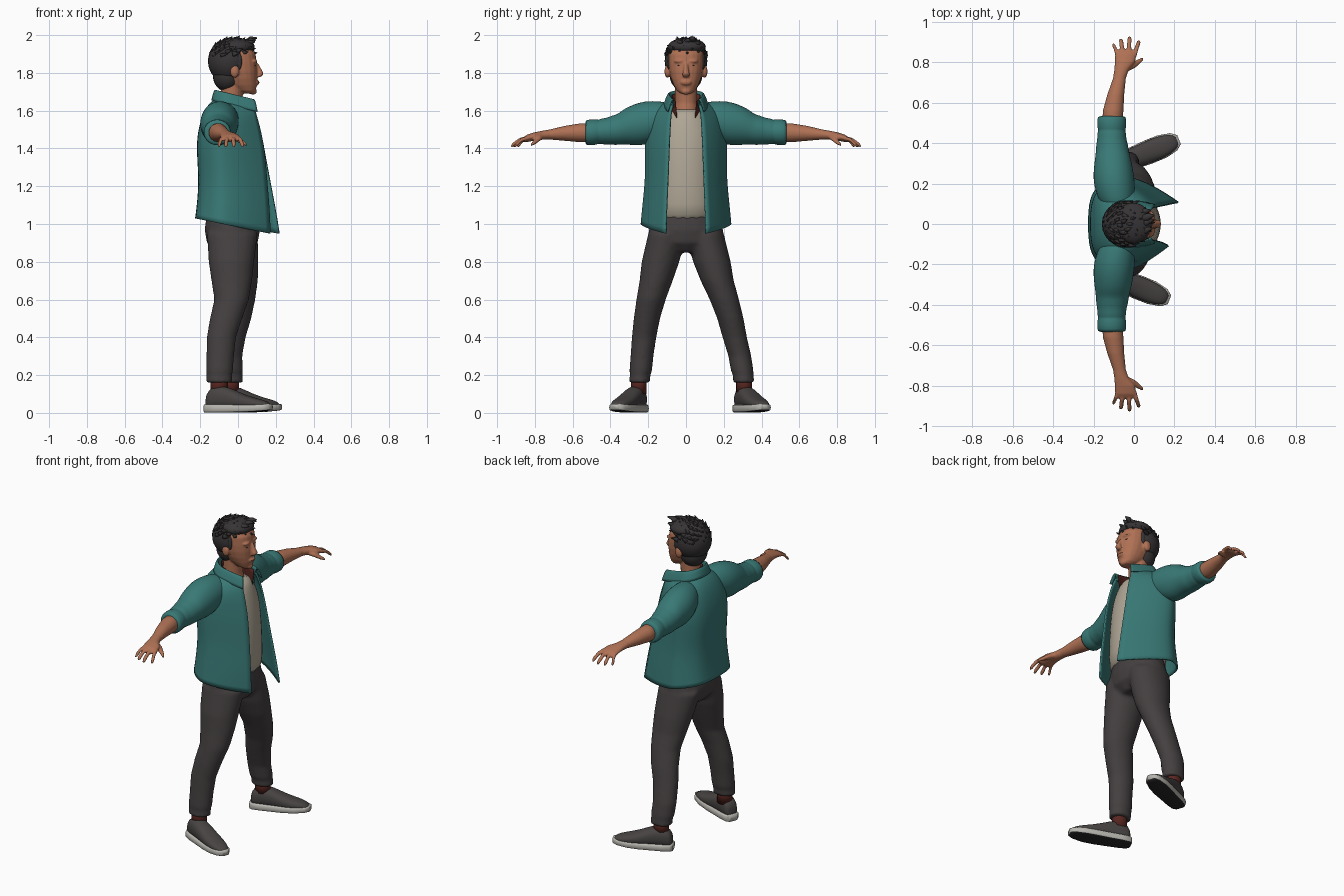
import bpy, bmesh, math, random
from mathutils import Vector, Matrix

if "Cube" in bpy.data.objects:
    bpy.data.objects.remove(bpy.data.objects["Cube"])
random.seed(4)
X, Y, Z = Vector((1, 0, 0)), Vector((0, 1, 0)), Vector((0, 0, 1))


def material(name, r, g, b):
    m = bpy.data.materials.new(name)
    m.use_nodes = True
    m.diffuse_color = (r, g, b, 1)
    m.node_tree.nodes["Principled BSDF"].inputs["Base Color"].default_value = (r, g, b, 1)
    return m


TEAL = material("teal cloth", .04, .19, .18)
CREAM = material("cream cotton", .43, .38, .30)
PANTS = material("charcoal cloth", .058, .05, .051)
HAIR = material("black hair", .038, .034, .035)
SKIN = material("brown skin", .43, .165, .09)
LIP = material("lip brown", .30, .10, .06)
SHOE = material("dark grey canvas", .065, .057, .057)
SOLE = material("off white rubber", .48, .47, .43)
TREAD = material("black rubber", .02, .02, .02)
RED = material("dark red knit", .10, .02, .015)


def tube(bm, rings, u, v, p=2, n=20):
    """Closed loft through rings of (centre x, y, z, radius along u, radius along v)."""
    loops = []
    for x, y, z, a, b in rings:
        loop = []
        for i in range(n):
            t = math.tau * i / n
            c, s = math.cos(t), math.sin(t)
            c = math.copysign(abs(c) ** (2 / p), c)
            s = math.copysign(abs(s) ** (2 / p), s)
            loop.append(bm.verts.new(Vector((x, y, z)) + u * (a * c) + v * (b * s)))
        loops.append(loop)
    for l0, l1 in zip(loops, loops[1:]):
        for i in range(n):
            j = (i + 1) % n
            bm.faces.new((l0[i], l0[j], l1[j], l1[i]))
    bm.faces.new(loops[0])
    bm.faces.new(loops[-1])


def ball(bm, centre, size):
    m = Matrix.Translation(centre) @ Matrix.Diagonal((*size, 1))
    bmesh.ops.create_uvsphere(bm, u_segments=24, v_segments=16, radius=1, matrix=m)


def finish(name, bm, *mats, voxel=0, subsurf=0, thick=0, smooth=0, rule=None):
    bmesh.ops.recalc_face_normals(bm, faces=bm.faces)
    for f in bm.faces:
        f.smooth = True
        if rule:
            f.material_index = rule(f)
    me = bpy.data.meshes.new(name)
    bm.to_mesh(me)
    bm.free()
    ob = bpy.data.objects.new(name, me)
    bpy.context.collection.objects.link(ob)
    for m in mats:
        me.materials.append(m)
    if voxel:
        r = ob.modifiers.new("Merge", "REMESH")
        r.mode, r.voxel_size, r.use_smooth_shade = "VOXEL", voxel, True
    if smooth:
        s = ob.modifiers.new("Soften", "SMOOTH")
        s.factor, s.iterations = .5, smooth
    if subsurf:
        s = ob.modifiers.new("Round", "SUBSURF")
        s.levels = s.render_levels = subsurf
        s.boundary_smooth = "PRESERVE_CORNERS"
    if thick:
        s = ob.modifiers.new("Cloth", "SOLIDIFY")
        s.thickness, s.offset = thick, -1
    return ob


def sheet(name, rows, mat, thick):
    bm = bmesh.new()
    grid = [[bm.verts.new(p) for p in row] for row in rows]
    for r0, r1 in zip(grid, grid[1:]):
        for i in range(len(r0) - 1):
            bm.faces.new((r0[i], r0[i + 1], r1[i + 1], r1[i]))
    return finish(name, bm, mat, subsurf=2, thick=thick)


def wrap(zb, zf, xb, xf, ys, yf, skew=0):
    """Open ring from the right front edge round the back to the left front edge."""
    def side(s):
        f = xf + s * skew
        xs = xb * .6 + f * .4
        pts = [(f, yf), (f * .5 + xs * .5 + .012, yf * .4 + ys * .6), (xs, ys),
               (xb * .75 + f * .25, ys * .95), (xb + .02, ys * .68), (xb, ys * .3)]
        return [(x, s * y, zb + (zf - zb) * (x - xb) / (f - xb)) for x, y in pts]
    return side(-1) + side(1)[::-1]


# Open jacket body
sheet("jacket_body", [wrap(*r) for r in (
    (1.03, .95, -.228, .197, .248, .11, .024), (1.12, 1.08, -.216, .184, .238, .108, .016),
    (1.25, 1.23, -.208, .163, .222, .1, .008), (1.4, 1.38, -.222, .143, .226, .095),
    (1.5, 1.48, -.212, .125, .222, .09), (1.59, 1.55, -.185, .107, .205, .086),
    (1.645, 1.6, -.15, .092, .15, .082), (1.665, 1.63, -.115, .08, .09, .075))], TEAL, .01)

# Folded collar with a red lining
sheet("collar", [wrap(*r) for r in (
    (1.64, 1.615, -.115, .075, .088, .066), (1.712, 1.665, -.115, .08, .086, .062),
    (1.715, 1.66, -.128, .092, .1, .08), (1.655, 1.595, -.142, .104, .122, .098))], TEAL, .006)
sheet("collar_lining", [wrap(*r) for r in (
    (1.58, 1.56, -.10, .07, .085, .05), (1.695, 1.65, -.104, .074, .079, .058))], RED, .004)

# Undershirt
bm = bmesh.new()
tube(bm, [(-.03, 0, z, a, b) for z, a, b in (
    (.99, .155, .185), (1.1, .165, .18), (1.25, .165, .17), (1.4, .152, .17),
    (1.5, .13, .16), (1.57, .11, .12), (1.615, .085, .075))], X, Y)
finish("undershirt", bm, CREAM, subsurf=1)

# Trousers
bm = bmesh.new()
tube(bm, [(-.03, 0, 1.06, .135, .17), (-.03, 0, .97, .147, .198),
          (-.03, 0, .9, .135, .19), (-.03, 0, .85, .09, .1)], X, Y)
LEG = ((.95, .1, .1, -.03, -.03, .135, .1), (.8, .137, .135, -.012, -.035, .121, .1),
       (.7, .165, .158, -.002, -.033, .108, .088), (.6, .203, .185, 0, -.034, .092, .078),
       (.5, .235, .207, -.015, -.063, .086, .07), (.4, .258, .222, -.037, -.088, .078, .065),
       (.3, .285, .233, -.05, -.094, .073, .061), (.22, .298, .24, -.045, -.098, .072, .06),
       (.2, .303, .243, -.043, -.099, .067, .054), (.16, .306, .245, -.04, -.1, .07, .058))
tube(bm, [(xl, yl, z, a, b) for z, yl, yr, xl, xr, a, b in LEG], X, Y)
tube(bm, [(xr, -yr, z, a, b) for z, yl, yr, xl, xr, a, b in LEG], X, Y)
finish("trousers", bm, PANTS, voxel=.011, smooth=6)

# Shoes and socks
STEPS = ((0, .028, .085), (.04, .043, .125), (.18, .05, .148), (.36, .052, .135), (.55, .056, .102),
         (.75, .055, .08), (.92, .042, .066), (1, .02, .05))
for label, heel, toe, ankle in (("right", (-.165, -.237), (.17, -.373), (-.1, -.25)),
                                ("left", (-.105, .285), (.218, .415), (-.04, .308))):
    h, t = Vector((*heel, 0)), Vector((*toe, 0))
    across = (t - h).cross(Z).normalized()
    bm = bmesh.new()
    tube(bm, [(*(h.lerp(t, k)).xy, (top + .02) / 2, w, (top - .02) / 2)
              for k, w, top in STEPS], across, Z, 2.4)
    finish(label + "_shoe", bm, SHOE, subsurf=1)
    bm = bmesh.new()
    tube(bm, [(*(h.lerp(t, k * 1.03 - .015)).xy, .023 + .008 * k ** 4, w + .004, .022 - .006 * k ** 4)
              for k, w, top in STEPS], across, Z, 5)
    sole = finish(label + "_sole", bm, SOLE, TREAD, rule=lambda f: int(f.normal.z < -.7))
    bm = bmesh.new()
    tube(bm, [(*ankle, .1, .046, .042), (*ankle, .2, .046, .042)], X, Y)
    finish(label + "_sock", bm, RED)

for s, label in ((1, "left"), (-1, "right")):
    # Sleeve with creases and a rolled cuff
    bm = bmesh.new()
    tube(bm, [(x, s * y, z, a, b) for y, x, z, a, b in (
        (.04, -.07, 1.565, .06, .07), (.14, -.09, 1.55, .098, .102), (.22, -.1, 1.533, .104, .12),
        (.28, -.102, 1.525, .097, .108), (.33, -.105, 1.515, .088, .095), (.36, -.107, 1.5, .082, .082),
        (.39, -.108, 1.497, .08, .079), (.42, -.11, 1.492, .072, .07), (.45, -.11, 1.49, .072, .07),
        (.465, -.11, 1.488, .066, .062), (.475, -.11, 1.487, .073, .07), (.525, -.11, 1.484, .073, .069),
        (.535, -.11, 1.484, .066, .062))], X, Z)
    finish(label + "_sleeve", bm, TEAL, subsurf=1)

    # Forearm, palm, fingers and thumb
    bm = bmesh.new()
    tube(bm, [(x, s * y, z, a, b) for y, x, z, a, b in (
        (.48, -.108, 1.485, .05, .05), (.56, -.103, 1.483, .051, .05), (.64, -.09, 1.48, .042, .04),
        (.72, -.072, 1.474, .032, .027), (.76, -.062, 1.47, .036, .024), (.8, -.045, 1.464, .05, .022),
        (.84, -.04, 1.454, .054, .02), (.86, -.04, 1.447, .046, .013))], X, Z)
    for base, tip, reach, r in ((-.081, -.1, .892, .0105), (-.055, -.064, .917, .0115),
                                (-.026, -.022, .927, .0115), (.002, .023, .908, .0115)):
        mid = (base + tip) / 2
        tube(bm, [(base, s * .83, 1.457, r, r), (mid, s * (.83 + reach) / 2, 1.446, r, r),
                  (tip, s * (reach - .01), 1.42, r, r), (tip, s * reach, 1.41, r * .6, r * .6)], X, Z, n=10)
    tube(bm, [(-.05, s * .765, 1.465, .018, .016), (-.005, s * .785, 1.45, .018, .015),
              (.025, s * .803, 1.432, .012, .012), (.045, s * .818, 1.42, .007, .007)],
         Vector((-.5, s, 0)).normalized(), Z, n=10)
    finish(label + "_arm", bm, SKIN, voxel=.0055, smooth=3)

# Head, neck, nose and ears
bm = bmesh.new()
tube(bm, [(x, 0, z, a, b) for z, x, a, b in (
    (1.69, .06, .025, .028), (1.705, .045, .048, .048), (1.735, .023, .077, .066), (1.77, .01, .092, .08),
    (1.81, .002, .101, .089), (1.85, -.004, .104, .093), (1.9, -.01, .103, .094), (1.95, -.02, .08, .075))], X, Y, 2.3)
tube(bm, [(-.03, 0, 1.56, .07, .07), (-.035, 0, 1.64, .058, .058), (-.03, 0, 1.78, .06, .06)], X, Y)
tube(bm, [(.098, 0, 1.85, .01, .01), (.11, 0, 1.82, .014, .013), (.119, 0, 1.795, .018, .02),
          (.108, 0, 1.778, .014, .018)], X, Y, n=12)
ball(bm, (.098, 0, 1.748), (.016, .03, .014))
ball(bm, (.08, 0, 1.702), (.02, .026, .018))
for s in (1, -1):
    ball(bm, (-.018, s * .098, 1.808), (.024, .016, .034))
    ball(bm, (.085, s * .035, 1.862), (.018, .03, .009))
finish("head", bm, SKIN, voxel=.0055, smooth=4)

# Lips and narrow eyes
bm = bmesh.new()
ball(bm, (.108, 0, 1.75), (.005, .022, .003))
finish("lips", bm, LIP)
bm = bmesh.new()
for s in (1, -1):
    ball(bm, (.091, s * .036, 1.838), (.005, .012, .003))
finish("eyes", bm, HAIR)

# Hair mass with a raised crown and swept tufts
bm = bmesh.new()
ball(bm, (-.047, 0, 1.862), (.112, .113, .118))
ball(bm, (-.055, 0, 1.785), (.078, .086, .085))
ball(bm, (-.004, .004, 1.938), (.092, .101, .047))
for s in (1, -1):
    ball(bm, (.005, s * .09, 1.862), (.016, .011, .045))
for i in range(70):
    h = 1 - .85 * (i + .5) / 70
    a = i * 2.4
    r = math.sqrt(1 - h * h)
    d = Vector((r * math.cos(a), r * math.sin(a), h))
    if d.x > .3 and h < .3:
        continue
    base = Vector((-.033 + .112 * d.x, .108 * d.y, 1.868 + .108 * d.z))
    sweep = (d * .45 + Vector((.5, .3 * math.sin(a * 3), .1)) + Z * random.uniform(-.15, .15)).normalized()
    length = random.uniform(.03, .05)
    m = Matrix.Translation(base + sweep * length * .3) @ sweep.to_track_quat("Z", "Y").to_matrix().to_4x4()
    bmesh.ops.create_cone(bm, segments=6, radius1=.017, radius2=.001, depth=length, cap_ends=True, matrix=m)
for y, x, z in ((.035, .1, 1.985), (.01, .095, 1.975), (-.03, .09, 1.965), (.06, .08, 1.96)):
    tube(bm, [(x - .07, y - .01, z - .035, .02, .018), (x - .03, y, z - .003, .018, .013),
              (x, y + .008, z, .004, .004)], Y, Vector((-.4, 0, .9)), n=8)
finish("hair", bm, HAIR)
